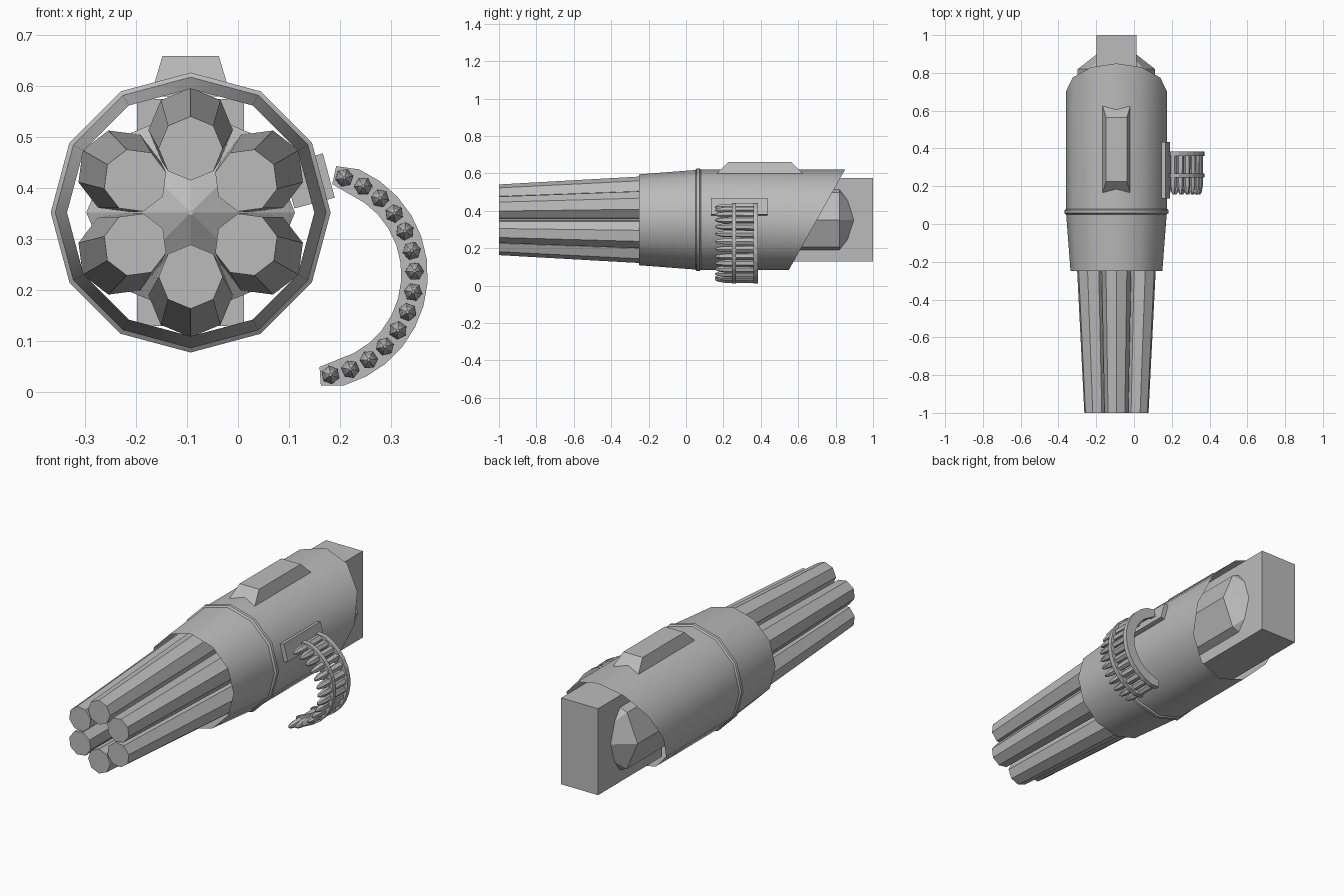
import bpy, bmesh
from math import sin, cos, pi, radians
from mathutils import Matrix, Vector

if "Cube" in bpy.data.objects:
    bpy.data.objects.remove(bpy.data.objects["Cube"], do_unlink=True)

AX, AZ = -0.093, 0.352          # main axis of the weapon, along y

grey = bpy.data.materials.new("gun grey")
grey.use_nodes = True
grey.diffuse_color = (0.5, 0.5, 0.5, 1)
grey.node_tree.nodes["Principled BSDF"].inputs["Base Color"].default_value = (0.5, 0.5, 0.5, 1)


def finish(name, bm, smooth=False, closed=True):
    if closed:
        bmesh.ops.recalc_face_normals(bm, faces=bm.faces)
    mesh = bpy.data.meshes.new(name)
    bm.to_mesh(mesh)
    bm.free()
    mesh.materials.append(grey)
    ob = bpy.data.objects.new(name, mesh)
    bpy.context.collection.objects.link(ob)
    if smooth:
        bpy.ops.object.select_all(action='DESELECT')
        ob.select_set(True)
        bpy.context.view_layer.objects.active = ob
        bpy.ops.object.shade_smooth_by_angle(angle=radians(35))
    return ob


def loft(bm, sections, sides, start=0.0, caps=True):
    """Rings along y; each section is (centre x, y, centre z, radius)."""
    rings = []
    for x, y, z, r in sections:
        angles = [start + 2 * pi * i / sides for i in range(sides)]
        rings.append([bm.verts.new((x + r * cos(a), y, z + r * sin(a))) for a in angles])
    for a, b in zip(rings, rings[1:]):
        for i in range(sides):
            j = (i + 1) % sides
            bm.faces.new((a[i], b[i], b[j], a[j]))
    if caps:
        bm.faces.new(rings[0])
        bm.faces.new(rings[-1][::-1])
    return rings


def box(name, centre, size, rot=Matrix(), top=(1, 1)):
    """Box whose upper face can be scaled to make a frustum."""
    bm = bmesh.new()
    bmesh.ops.create_cube(bm, size=1)
    for v in bm.verts:
        if v.co.z > 0:
            v.co.x *= top[0]
            v.co.y *= top[1]
    bm.transform(Matrix.Translation(centre) @ rot @ Matrix.Diagonal((*size, 1)))
    return finish(name, bm)


# Open twelve-sided casing with raised ring and slanted rear edge
bm = bmesh.new()
profile = [(-0.25, 0.243), (0.05, 0.266), (0.057, 0.275), (0.073, 0.275), (0.08, 0.268), (0.7, 0.268)]
rings = loft(bm, [(AX, y, AZ, r) for y, r in profile], 12, caps=False)
for v in rings[-1]:
    v.co.y += (v.co.z - AZ) * 0.56
finish("casing", bm, smooth=True, closed=False)

# Inner core with pointed ends
bm = bmesh.new()
core = [(-0.12, 0.005), (0.0, 0.205), (0.82, 0.205), (0.975, 0.005)]
loft(bm, [(AX, y, AZ, r) for y, r in core], 8)
finish("inner_core", bm)

# Six tapered barrels
for k in range(6):
    a = pi / 2 + k * pi / 3
    bm = bmesh.new()
    loft(bm, [(AX + R * cos(a), y, AZ + R * sin(a), r)
              for y, R, r in ((-1, 0.126, 0.063), (0.0, 0.162, 0.083))], 8, start=a)
    finish(f"barrel_{k + 1}", bm)

# Rear mounting block, top ridge and side feed plate
box("rear_block", (AX, 0.74, AZ), (0.21, 0.52, 0.446))
box("top_ridge", (AX, 0.395, 0.62), (0.158, 0.50, 0.08), top=(0.70, 0.68))
tilt = Matrix.Rotation(radians(-15), 4, 'Y')
box("feed_plate", Vector((AX, 0.285, AZ)) + tilt @ Vector((0.24, 0, 0)), (0.082, 0.30, 0.09), rot=tilt)

# Curved ammunition belt
CX, CZ, R = 0.147, 0.23, 0.2
COUNT, FIRST, LAST = 14, radians(72), radians(-80)
step = (LAST - FIRST) / (COUNT - 1)

bm = bmesh.new()
for k in range(COUNT):
    a = FIRST + step * k
    shape = [(0.155, 0.003), (0.168, 0.011), (0.205, 0.018), (0.385, 0.02)]
    loft(bm, [(CX + R * cos(a), y, CZ + R * sin(a), r) for y, r in shape], 6, start=a)
finish("bullets", bm)

# Two link bands holding the bullets
for name, y0, y1 in (("front_band", 0.245, 0.268), ("rear_band", 0.36, 0.385)):
    bm = bmesh.new()
    loops = []
    for k in range(COUNT + 1):
        a = FIRST + step * (k - 0.5)
        half = 0.018 if k in (0, COUNT) else 0.026
        loops.append([bm.verts.new((CX + r * cos(a), y, CZ + r * sin(a)))
                      for r, y in ((R - half, y0), (R + half, y0), (R + half, y1), (R - half, y1))])
    for p, q in zip(loops, loops[1:]):
        for i in range(4):
            j = (i + 1) % 4
            bm.faces.new((p[i], p[j], q[j], q[i]))
    bm.faces.new(loops[0])
    bm.faces.new(loops[-1][::-1])
    finish(name, bm)
